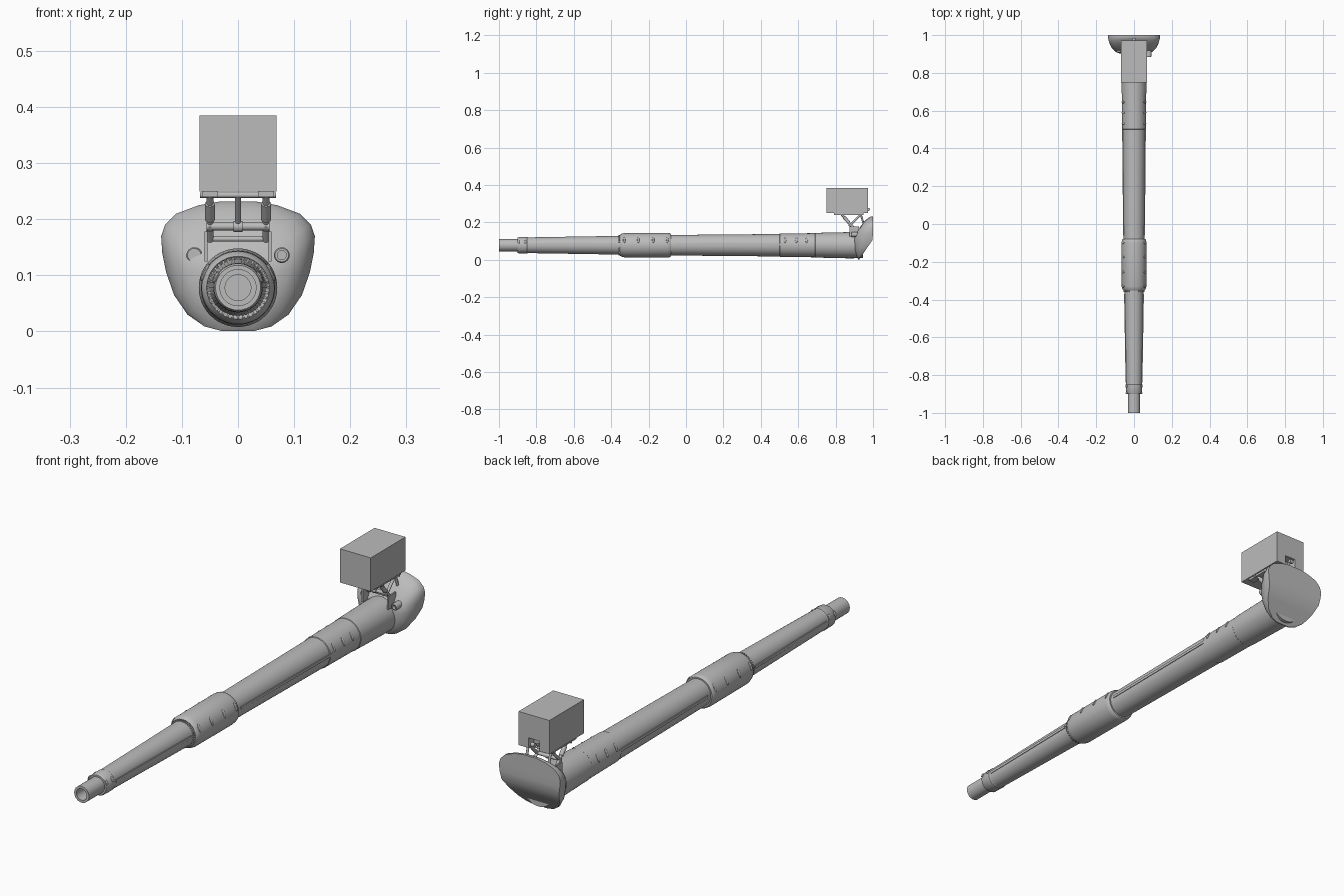
import bpy, bmesh, math
from mathutils import Vector

if "Cube" in bpy.data.objects:
    bpy.data.objects.remove(bpy.data.objects["Cube"])

AXIS = 0.078  # height of the barrel centre line

grey = bpy.data.materials.new("steel grey")
grey.diffuse_color = (0.5, 0.5, 0.5, 1)
grey.use_nodes = True
grey.node_tree.nodes["Principled BSDF"].inputs["Base Color"].default_value = grey.diffuse_color


def finish(name, bm, smooth=True):
    bmesh.ops.recalc_face_normals(bm, faces=bm.faces)
    me = bpy.data.meshes.new(name)
    bm.to_mesh(me)
    bm.free()
    ob = bpy.data.objects.new(name, me)
    bpy.context.collection.objects.link(ob)
    me.materials.append(grey)
    if smooth:
        bpy.ops.object.select_all(action='DESELECT')
        ob.select_set(True)
        bpy.context.view_layer.objects.active = ob
        bpy.ops.object.shade_smooth_by_angle(angle=math.radians(32))
    return ob


def lathe(name, profile, cx=0, cz=AXIS, n=48):
    """Turn a closed (y, radius) profile around a line along y."""
    bm = bmesh.new()
    rings = []
    for y, r in profile:
        if r == 0:
            rings.append([bm.verts.new((cx, y, cz))] * n)
        else:
            rings.append([bm.verts.new((cx + r * math.cos(2 * math.pi * i / n), y,
                                        cz + r * math.sin(2 * math.pi * i / n))) for i in range(n)])
    for a, b in zip(rings, rings[1:]):
        for i in range(n):
            j = (i + 1) % n
            vs = list(dict.fromkeys([a[i], a[j], b[j], b[i]]))
            bm.faces.new(vs)
    return finish(name, bm)


def rod(name, p, q, r, n=16):
    p, q = Vector(p), Vector(q)
    d = q - p
    bm = bmesh.new()
    bmesh.ops.create_cone(bm, cap_ends=True, segments=n, radius1=r, radius2=r, depth=d.length)
    bm.transform(d.to_track_quat('Z', 'Y').to_matrix().to_4x4())
    bmesh.ops.translate(bm, verts=bm.verts, vec=(p + q) / 2)
    return finish(name, bm)


def box(name, lo, hi):
    bm = bmesh.new()
    bmesh.ops.create_cube(bm, size=1)
    for v in bm.verts:
        v.co = [lo[k] + (v.co[k] + 0.5) * (hi[k] - lo[k]) for k in range(3)]
    return finish(name, bm, False)


# Barrel: bored muzzle, tapered thermal sleeve, bore evacuator, rear sleeve
lathe("barrel", [
    (-0.85, 0), (-0.85, 0.023), (-1.0, 0.023), (-1.0, 0.033), (-0.9, 0.033),
    (-0.9, 0.040), (-0.895, 0.043), (-0.85, 0.044), (-0.847, 0.042), (-0.36, 0.050),
    (-0.30, 0.051), (-0.05, 0.055), (0.50, 0.060), (0.502, 0.0625), (0.69, 0.0645),
    (0.692, 0.066), (0.87, 0.070), (0.945, 0.069), (0.945, 0)])
lathe("bore_evacuator", [
    (-0.345, 0.049), (-0.352, 0.056), (-0.345, 0.061), (-0.33, 0.065), (-0.10, 0.066),
    (-0.085, 0.064), (-0.08, 0.060), (-0.08, 0.05)])

# Toothed ring in front of the evacuator
bm = bmesh.new()
for i in range(36):
    a = 2 * math.pi * i / 36
    geo = bmesh.ops.create_cube(bm, size=1)["verts"]
    for v in geo:
        r, t = 0.052 + v.co.x * 0.006, v.co.z * 0.004
        v.co = (r * math.cos(a) - t * math.sin(a), -0.353 + v.co.y * 0.014,
                AXIS + r * math.sin(a) + t * math.cos(a))
finish("toothed_ring", bm, False)

# Sleeve seams and clips on both sides
for side, s in (("left", -1), ("right", 1)):
    for part, y0, r0, y1, r1 in (("front", -0.84, 0.042, -0.37, 0.050),
                                 ("rear", -0.06, 0.055, 0.52, 0.0605)):
        bm = bmesh.new()
        bmesh.ops.create_cube(bm, size=1)
        for v in bm.verts:
            y, r = (y0, r0) if v.co.y < 0 else (y1, r1)
            v.co = (s * (r - 0.001 + v.co.x * 0.007), y, AXIS + 0.005 + v.co.z * 0.011)
        finish(f"{part}_seam_{side}", bm, False)
    clips = [(0.53, 0.063), (0.59, 0.0635), (0.645, 0.064), (-0.33, 0.064), (-0.255, 0.0655),
             (-0.175, 0.0655), (-0.10, 0.0655), (-0.895, 0.043), (-0.86, 0.044)]
    for k, (y, r) in enumerate(clips):
        a = math.radians(25)
        bm = bmesh.new()
        bmesh.ops.create_uvsphere(bm, u_segments=12, v_segments=8, radius=1)
        h = 0.017 if r > 0.05 else 0.011
        for v in bm.verts:
            rr, t = r + v.co.x * 0.004, v.co.z * h
            v.co = (s * (rr * math.cos(a) - t * math.sin(a)), y + v.co.y * 0.006,
                    AXIS + rr * math.sin(a) + t * math.cos(a))
        finish(f"sleeve_clip_{side}_{k}", bm)

# Mantlet shield: domed front lofted from its outline, bent back plate
half = [(0.03, 0.001), (0.06, 0.009), (0.09, 0.03), (0.114, 0.065), (0.128, 0.105),
        (0.135, 0.14), (0.137, 0.17), (0.13, 0.19), (0.11, 0.21), (0.07, 0.225), (0.03, 0.232)]


def back_y(z):
    return min(1.0, 0.925 + z * 0.68)


def front_y(z):
    return 0.90 + max(0, z - 0.12) * 0.55 if z > 0.05 else 0.90 + (0.05 - z) * 0.2


bm = bmesh.new()
loop = half + [(-x, z) for x, z in reversed(half)]
n = len(loop)
rings = []
for s, f in ((1, 0), (1, 0.25), (0.96, 0.5), (0.87, 0.75), (0.72, 0.92), (0.5, 1)):
    ring = []
    for x, z in loop:
        z = 0.11 + (z - 0.11) * s
        ring.append(bm.verts.new((x * s, back_y(z) * (1 - f) + front_y(z) * f, z)))
    rings.append(ring)
for a, b in zip(rings, rings[1:]):
    for i in range(n):
        j = (i + 1) % n
        bm.faces.new((a[i], a[j], b[j], b[i]))
for ring in (rings[0], rings[-1]):
    for i in range(len(half) - 1):
        bm.faces.new((ring[i], ring[i + 1], ring[n - 2 - i], ring[n - 1 - i]))
finish("mantlet", bm)

# Sight port and plug either side of the barrel
lathe("sight_plug", [(0.96, 0), (0.96, 0.014), (0.912, 0.014), (0.909, 0.012), (0.909, 0)], -0.078, 0.136, 24)
lathe("sight_port", [(0.96, 0), (0.96, 0.014), (0.888, 0.014), (0.885, 0.012), (0.885, 0.008),
                     (0.90, 0.008), (0.90, 0)], 0.078, 0.136, 24)

# Searchlight box with a notch in the lower rear face
housing = box("light_box", (-0.069, 0.75, 0.249), (0.069, 0.972, 0.385))
cutter = box("notch_cutter", (-0.025, 0.935, 0.24), (0.025, 1.0, 0.29))
cutter.hide_render = True
cutter.hide_set(True)
cut = housing.modifiers.new("notch", 'BOOLEAN')
cut.operation, cut.object, cut.solver = 'DIFFERENCE', cutter, 'EXACT'
rod("latch_arm", (0, 0.94, 0.255), (0, 0.975, 0.27), 0.005)
rod("latch_knob", (-0.008, 0.976, 0.270), (0.008, 0.976, 0.270), 0.008)

# Folding bracket under the box
for side, s in (("left", -1), ("right", 1)):
    x = s * 0.05
    box(f"base_lug_{side}", (s * 0.057 - 0.003, 0.875, 0.125), (s * 0.057 + 0.003, 0.925, 0.178))
    box(f"top_rail_{side}", (x - 0.014, 0.79, 0.240), (x + 0.014, 0.95, 0.249))
    rod(f"front_strut_{side}", (x, 0.83, 0.245), (x, 0.905, 0.162), 0.006)
    rod(f"strut_sleeve_{side}", (x, 0.845, 0.228), (x, 0.870, 0.200), 0.009)
    rod(f"rear_strut_{side}", (x, 0.935, 0.243), (x, 0.875, 0.182), 0.006)
    rod(f"back_brace_{side}", (x, 0.935, 0.243), (x, 0.950, 0.19), 0.005)
rod("lower_cross_bar", (-0.056, 0.878, 0.187), (0.056, 0.878, 0.187), 0.007)
rod("pivot_bar", (-0.06, 0.905, 0.165), (0.06, 0.905, 0.165), 0.005)
rod("upper_cross_bar", (-0.068, 0.83, 0.243), (0.068, 0.83, 0.243), 0.005)
rod("rear_cross_bar", (-0.068, 0.935, 0.243), (0.068, 0.935, 0.243), 0.005)
rod("centre_link", (0, 0.83, 0.243), (0, 0.885, 0.182), 0.005)
rod("centre_link_collar", (-0.008, 0.878, 0.187), (0.008, 0.878, 0.187), 0.010)
